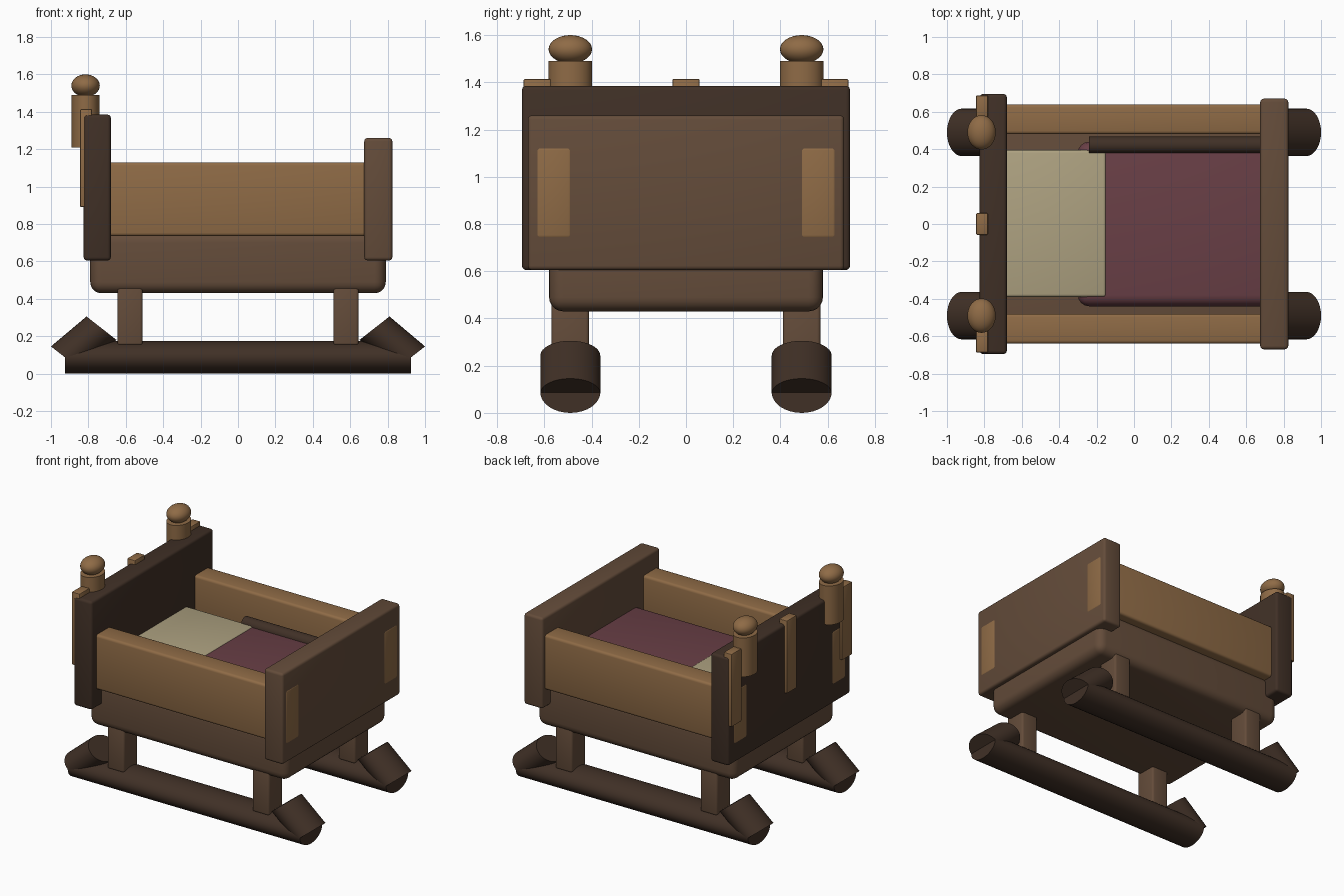
import bpy, bmesh, math
from mathutils import Vector

if "Cube" in bpy.data.objects:
    bpy.data.objects.remove(bpy.data.objects["Cube"])


def material(name, hex_code):
    m = bpy.data.materials.new(name)
    srgb = [int(hex_code[i:i + 2], 16) / 255 for i in (0, 2, 4)]
    lin = [c / 12.92 if c <= 0.04045 else ((c + 0.055) / 1.055) ** 2.4 for c in srgb]
    m.diffuse_color = (*lin, 1)
    m.use_nodes = True
    m.node_tree.nodes["Principled BSDF"].inputs["Base Color"].default_value = m.diffuse_color
    return m


LIGHT = material("light wood", "8f6b46")
BROWN = material("brown wood", "644c3a")
DARK = material("dark wood", "403026")
CREAM = material("cream linen", "aea281")
PLUM = material("plum blanket", "693f46")


def finish(name, bm, mat):
    bmesh.ops.recalc_face_normals(bm, faces=bm.faces)
    me = bpy.data.meshes.new(name)
    bm.to_mesh(me)
    bm.free()
    me.materials.append(mat)
    ob = bpy.data.objects.new(name, me)
    bpy.context.collection.objects.link(ob)
    bpy.ops.object.select_all(action='DESELECT')
    ob.select_set(True)
    bpy.context.view_layer.objects.active = ob
    bpy.ops.object.shade_smooth_by_angle(angle=math.radians(35))
    return ob


def box(name, x, y, z, mat, bevel=0.015, segments=3):
    """Bevelled box from its (min, max) on each axis."""
    bm = bmesh.new()
    bmesh.ops.create_cube(bm, size=1)
    for v in bm.verts:
        v.co = [lo + (c + 0.5) * (hi - lo) for c, (lo, hi) in zip(v.co, (x, y, z))]
    bmesh.ops.bevel(bm, geom=bm.edges[:], offset=bevel, segments=segments,
                    profile=0.5, affect='EDGES')
    return finish(name, bm, mat)


def rod(name, p0, p1, u, v, mat, n=32):
    """Elliptical cylinder from p0 to p1 with half-axis vectors u and v."""
    bm = bmesh.new()
    u, v = Vector(u), Vector(v)
    rings = []
    for p in (p0, p1):
        rings.append([bm.verts.new(Vector(p) + u * math.cos(a) + v * math.sin(a))
                      for a in (math.tau * i / n for i in range(n))])
    for i in range(n):
        j = (i + 1) % n
        bm.faces.new((rings[0][i], rings[0][j], rings[1][j], rings[1][i]))
    for r in rings:
        bm.faces.new(r)
    return finish(name, bm, mat)


# Cradle body
box("base", (-0.79, 0.79), (-0.58, 0.58), (0.43, 0.76), BROWN, 0.06, 5)
box("headboard", (-0.825, -0.68), (-0.695, 0.695), (0.605, 1.385), DARK, 0.018)
box("footboard", (0.675, 0.825), (-0.67, 0.67), (0.605, 1.26), BROWN, 0.018)

# Bedding
box("blanket", (-0.30, 0.75), (-0.44, 0.44), (0.70, 0.935), PLUM, 0.06, 4)
box("pillow", (-0.70, -0.15), (-0.39, 0.395), (0.72, 0.942), CREAM, 0.015)
rod("blanket_roll", (-0.24, 0.423, 0.93), (0.72, 0.423, 0.93),
    (0, 0.045, 0), (0, 0, 0.045), DARK)

# Slats on the back of the headboard
for i, y in enumerate((-0.63, 0, 0.63)):
    box(f"headboard_slat_{i}", (-0.845, -0.78), (y - 0.058, y + 0.058),
        (0.89, 1.415), LIGHT, 0.008, 2)

for s, side in ((-1, "front"), (1, "back")):
    # Side rail, its ends showing through the end boards
    box(f"{side}_side_rail", (-0.827, 0.827), sorted((s * 0.48, s * 0.64)),
        (0.735, 1.13), LIGHT, 0.018)
    # Headboard post and knob
    y = s * 0.49
    rod(f"{side}_post", (-0.815, y, 1.21), (-0.815, y, 1.49),
        (0.075, 0, 0), (0, 0.092, 0), LIGHT)
    bm = bmesh.new()
    bmesh.ops.create_uvsphere(bm, u_segments=32, v_segments=16, radius=1)
    for v in bm.verts:
        v.co = (-0.815 + v.co.x * 0.076, y + v.co.y * 0.092, 1.54 + v.co.z * 0.06)
    finish(f"{side}_knob", bm, LIGHT)
    # Runner
    rod(f"{side}_runner", (-0.925, y, 0.087), (0.925, y, 0.087),
        (0, 0.127, 0), (0, 0, 0.087), DARK)
    for e, end in ((-1, "left"), (1, "right")):
        # Slanted runner tip and leg
        rod(f"{side}_{end}_runner_tip", (e * 0.92, y, 0.083), (e * 0.73, y, 0.243),
            (e * 0.08, 0, 0.0625), (0, 0.127, 0), DARK)
        box(f"{side}_{end}_leg", sorted((e * 0.51, e * 0.645)),
            sorted((s * 0.41, s * 0.57)), (0.15, 0.465), BROWN, 0.015)
